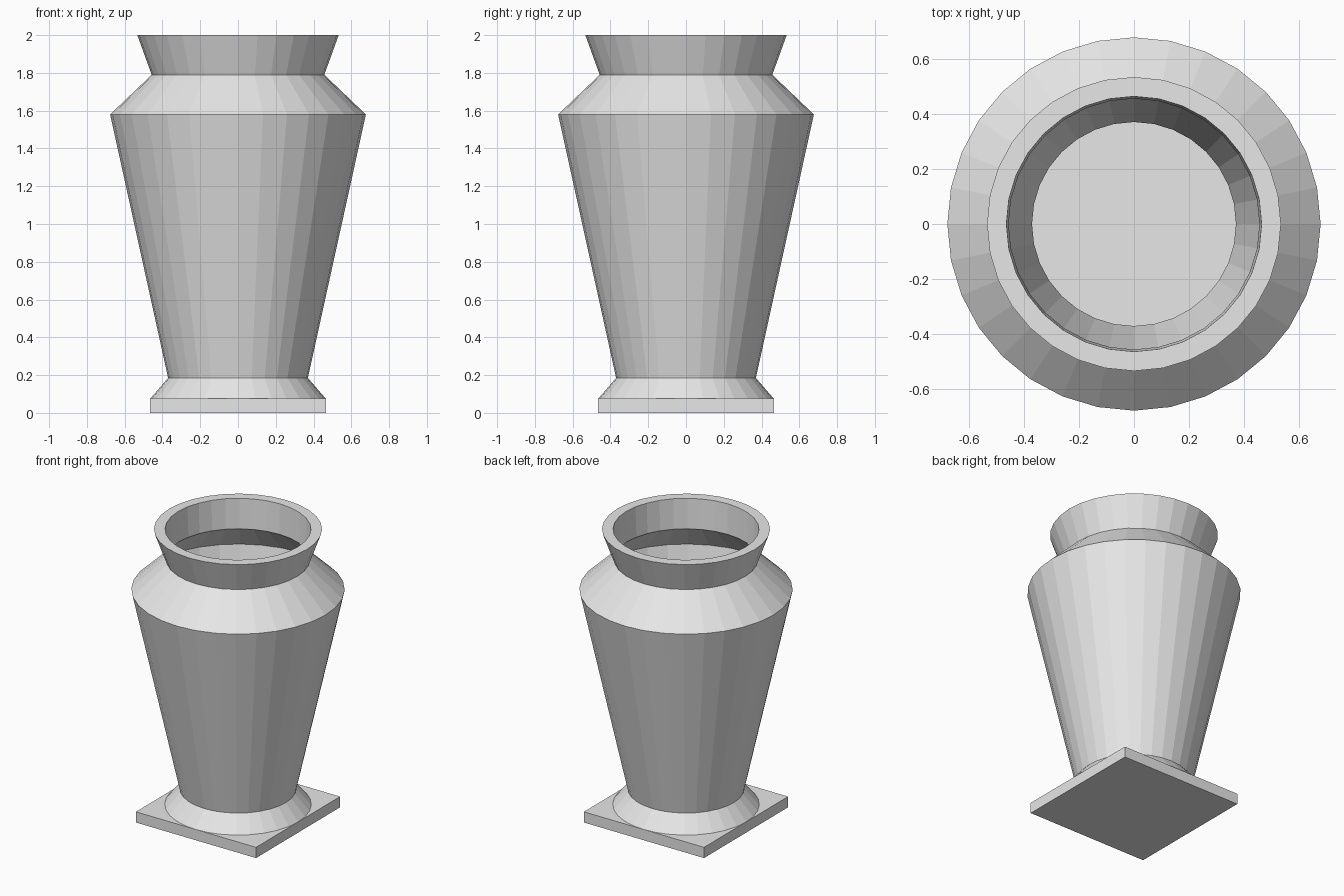
import bpy
import bmesh
from math import cos, sin, tau

SIDES = 32

cube = bpy.data.objects.get("Cube")
if cube:
    bpy.data.objects.remove(cube, do_unlink=True)

stone = bpy.data.materials.new("light_grey")
stone.use_nodes = True
grey = (0.8, 0.8, 0.8, 1)
stone.diffuse_color = grey
stone.node_tree.nodes["Principled BSDF"].inputs["Base Color"].default_value = grey


def finish(name, bm):
    mesh = bpy.data.meshes.new(name)
    bm.to_mesh(mesh)
    bm.free()
    mesh.materials.append(stone)
    obj = bpy.data.objects.new(name, mesh)
    bpy.context.collection.objects.link(obj)
    return obj


def lathe(name, profile):
    """Turn (radius, height) points around z, flat faced."""
    bm = bmesh.new()
    rings = [[bm.verts.new((r * cos(tau * i / SIDES), r * sin(tau * i / SIDES), z))
              for i in range(SIDES)] for r, z in profile]
    for low, high in zip(rings, rings[1:]):
        for i in range(SIDES):
            j = (i + 1) % SIDES
            bm.faces.new((low[i], low[j], high[j], high[i]))
    return finish(name, bm)


# Square plinth, whose top also closes the vessel
bm = bmesh.new()
bmesh.ops.create_cube(bm, size=1)
bmesh.ops.scale(bm, vec=(0.93, 0.93, 0.075), verts=bm.verts)
bmesh.ops.translate(bm, vec=(0, 0, 0.0375), verts=bm.verts)
finish("plinth", bm)

# Thin-walled vessel: flared foot, tapered body, shoulder
lathe("vessel", [(0.465, 0.075), (0.37, 0.185), (0.677, 1.58), (0.457, 1.79)])

# Thick flared collar with a flat rim and a nearly straight inner wall
lathe("collar", [(0.457, 1.79), (0.533, 2.0), (0.463, 2.0), (0.455, 1.79)])
